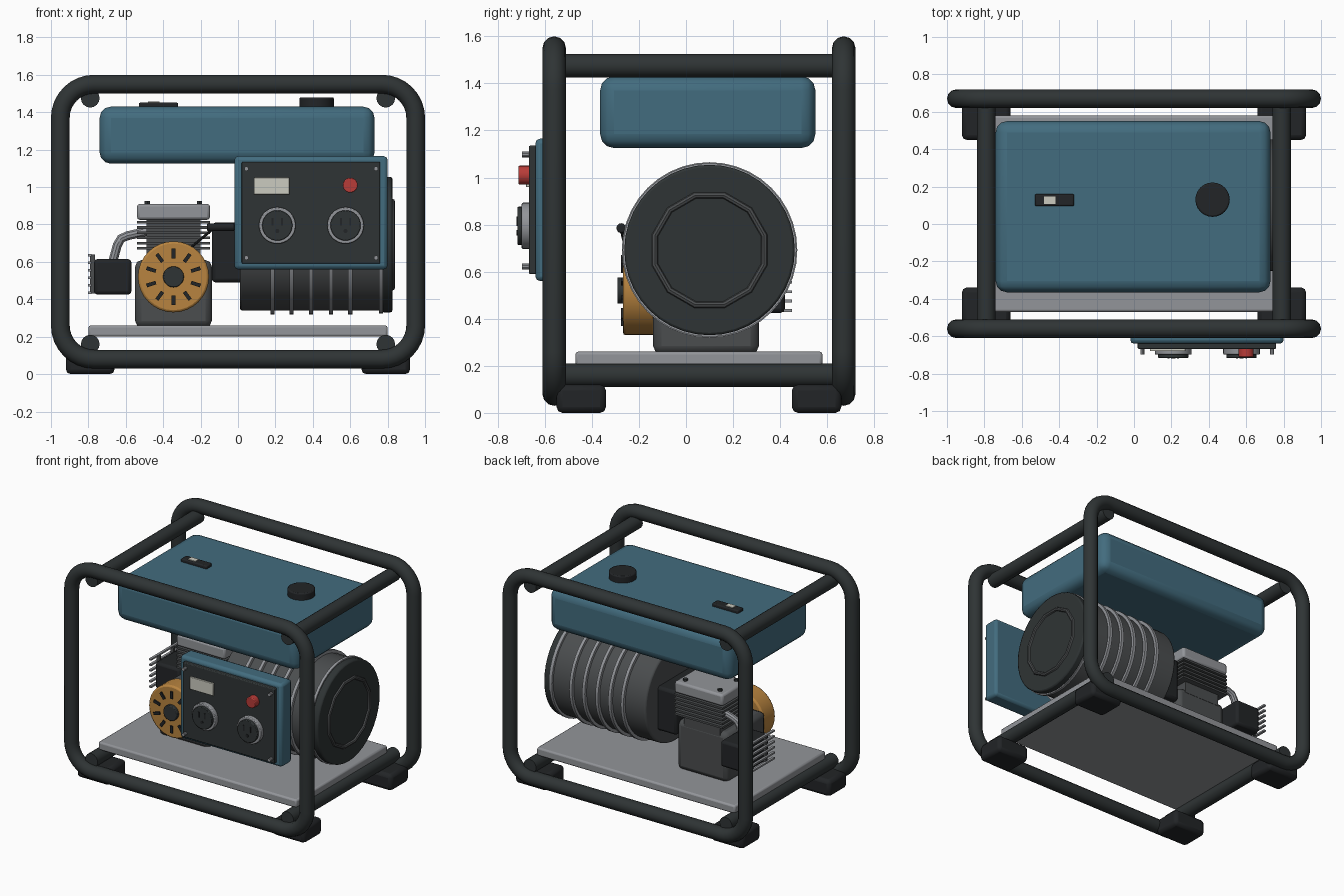
import bpy, bmesh, math
from mathutils import Vector

if "Cube" in bpy.data.objects:
    bpy.data.objects.remove(bpy.data.objects["Cube"])


def mat(name, r, g, b):
    m = bpy.data.materials.new(name)
    m.diffuse_color = (r, g, b, 1)
    m.use_nodes = True
    m.node_tree.nodes["Principled BSDF"].inputs["Base Color"].default_value = m.diffuse_color
    return m


DARK = mat("dark_paint", .028, .034, .035)
BLACK = mat("black_plastic", .016, .018, .02)
BLUE = mat("blue_paint", .055, .15, .21)
ORANGE = mat("orange_paint", .48, .23, .05)
RED = mat("red_plastic", .48, .045, .04)
IRON = mat("cast_iron", .07, .075, .078)
STEEL = mat("light_metal", .29, .30, .32)
CREAM = mat("gauge_face", .6, .6, .53)


def finish(ob, m, bevel=0, segs=2, smooth=True):
    ob.data.materials.append(m)
    bpy.ops.object.select_all(action='DESELECT')
    ob.select_set(True)
    bpy.context.view_layer.objects.active = ob
    if bevel:
        b = ob.modifiers.new("bevel", 'BEVEL')
        b.width, b.segments = bevel, segs
        b.limit_method = 'ANGLE'
    if smooth:
        bpy.ops.object.shade_smooth_by_angle(angle=math.radians(35))
    return ob


def from_bmesh(name, bm):
    me = bpy.data.meshes.new(name)
    bm.to_mesh(me)
    bm.free()
    ob = bpy.data.objects.new(name, me)
    bpy.context.collection.objects.link(ob)
    return ob


def box(name, xs, ys, zs, m, bevel=0, segs=2):
    bm = bmesh.new()
    bmesh.ops.create_cube(bm, size=1)
    for v in bm.verts:
        v.co = [(a + b) / 2 + c * (b - a) for (a, b), c in zip((xs, ys, zs), v.co)]
    return finish(from_bmesh(name, bm), m, bevel, segs)


def cyl(name, a, b, r, m, sides=32, bevel=0):
    a, b = Vector(a), Vector(b)
    bm = bmesh.new()
    bmesh.ops.create_cone(bm, cap_ends=True, segments=sides, radius1=r, radius2=r, depth=(b - a).length)
    ob = from_bmesh(name, bm)
    ob.data.transform((b - a).to_track_quat('Z', 'Y').to_matrix().to_4x4())
    ob.location = (a + b) / 2
    return finish(ob, m, bevel)


def tube(name, pts, r, m, cyclic=False, res=2):
    cu = bpy.data.curves.new(name, 'CURVE')
    cu.dimensions = '3D'
    cu.bevel_depth, cu.bevel_resolution, cu.use_fill_caps = r, res, True
    s = cu.splines.new('POLY')
    s.points.add(len(pts) - 1)
    for p, q in zip(s.points, pts):
        p.co = (*q, 1)
    s.use_cyclic_u = cyclic
    ob = bpy.data.objects.new(name, cu)
    bpy.context.collection.objects.link(ob)
    bpy.ops.object.select_all(action='DESELECT')
    ob.select_set(True)
    bpy.context.view_layer.objects.active = ob
    bpy.ops.object.convert(target='MESH')
    return finish(bpy.context.object, m)


# Tubular frame: two rounded loops joined by crossbars
def loop_points(y, r=.18):
    pts = []
    for cx, cz, start in ((.77, 1.37, 0), (-.77, 1.37, 90), (-.77, .26, 180), (.77, .26, 270)):
        for i in range(9):
            t = math.radians(start + i * 90 / 8)
            pts.append((cx + r * math.cos(t), y, cz + r * math.sin(t)))
    return pts


for label, y in (("front", -.56), ("back", .67)):
    tube(label + "_frame_loop", loop_points(y), .05, DARK, True, 4)
for side, sx in (("left", -1), ("right", 1)):
    x = .79 * sx
    for label, z in (("top", 1.475), ("bottom", .16)):
        cyl(f"{label}_{side}_crossbar", (x, -.56, z), (x, .67, z), .05, DARK, 16)
    for label, y in (("front", -.445), ("back", .555)):
        box(f"{label}_{side}_foot", (x - .13, x + .13), (y - .105, y + .105), (0, .12), BLACK, .025)

# Base plate
box("base_plate", (-.8, .8), (-.47, .58), (.2, .26), STEEL, .012)

# Fuel tank, cap and gauge
box("fuel_tank", (-.74, .73), (-.365, .55), (1.125, 1.43), BLUE, .06, 3)
cyl("fuel_cap", (.42, .13, 1.42), (.42, .13, 1.48), .092, BLACK, 24, .008)
box("fuel_gauge", (-.53, -.32), (.095, .16), (1.42, 1.452), BLACK, .008)
box("fuel_gauge_window", (-.48, -.42), (.108, .147), (1.44, 1.457), CREAM)

# Control panel
box("panel_housing", (-.02, .8), (-.64, -.52), (.56, 1.165), BLUE, .02)
box("panel_face", (.02, .76), (-.668, -.63), (.59, 1.135), DARK, .006)
box("panel_meter", (.085, .275), (-.68, -.66), (.96, 1.05), CREAM, .003)
cyl("stop_button", (.6, -.66, 1.01), (.6, -.712, 1.01), .04, RED, 24, .005)
for i, x in enumerate((.21, .575)):
    cyl(f"socket_ring_{i}", (x, -.66, .795), (x, -.698, .795), .098, STEEL, 32, .005)
    cyl(f"socket_face_{i}", (x, -.69, .795), (x, -.716, .795), .081, DARK, 32, .004)
    for dx in (-.025, .025):
        box(f"socket_slot_{i}", (x + dx - .005, x + dx + .005), (-.72, -.71), (.795, .835), BLACK)
    cyl(f"socket_earth_{i}", (x, -.71, .765), (x, -.72, .765), .011, BLACK, 12)
for x in (.045, .738):
    for z in (.622, 1.098):
        cyl("panel_screw", (x, -.66, z), (x, -.697, z), .012, STEEL, 10)

# Alternator along x
AY, AZ = .10, .692


def along_x(name, x0, x1, r, m, sides=40, bevel=0):
    return cyl(name, (x0, AY, AZ), (x1, AY, AZ), r, m, sides, bevel)


along_x("alternator_body", .01, .78, .352, IRON, 40, .012)
for i, x in enumerate((.185, .287, .39, .497, .6)):
    along_x(f"alternator_rib_{i}", x - .011, x + .011, .373, STEEL)
along_x("alternator_rim", .755, .775, .369, STEEL)
along_x("alternator_end_cap", .77, .825, .362, DARK, 40, .01)
ring = []
for i in range(12):
    t = math.radians(15 + 30 * i)
    ring.append((.825, AY + .24 * math.cos(t), AZ + .24 * math.sin(t)))
tube("end_cap_ring", ring, .014, IRON, True)

# Engine block with cooling fins and head
box("crankcase", (-.55, -.14), (-.14, .31), (.25, .61), IRON, .035)
box("bell_housing", (-.14, .03), (-.12, .31), (.49, .81), BLACK, .02)
box("cylinder_core", (-.49, -.2), (.1, .31), (.58, .84), IRON)
for i in range(6):
    z = .672 + i * .028
    box(f"cooling_fin_{i}", (-.54, -.15), (.06, .35), (z - .007, z + .007), IRON)
box("cylinder_head", (-.54, -.15), (.06, .35), (.825, .91), STEEL, .015)
for x in (-.485, -.205):
    for y in (.11, .3):
        cyl("head_bolt", (x, y, .9), (x, y, .925), .016, DARK, 6)

# Exhaust pipe, muffler and heat guard
tube("exhaust_pipe", [(-.48, .29, .765), (-.59, .3, .74), (-.625, .3, .725),
                      (-.645, .3, .69), (-.67, .3, .6)], .025, STEEL, res=3)
box("muffler", (-.77, -.57), (.14, .42), (.425, .615), BLACK, .018)
for i in range(6):
    z = .435 + i * .04
    box(f"heat_guard_slat_{i}", (-.802, -.784), (.12, .45), (z - .006, z + .006), STEEL)
for y in (.2, .36):
    box("heat_guard_strut", (-.79, -.765), (y - .008, y + .008), (.43, .64), IRON)

# Recoil starter with radial vents, cord and handle
RX, RZ = -.345, .52
cyl("starter_cover", (RX, -.13, RZ), (RX, -.268, RZ), .19, ORANGE, 32, .012)
cyl("starter_hub", (RX, -.26, RZ), (RX, -.292, RZ), .056, DARK, 20, .005)
for i in range(10):
    v = box(f"starter_vent_{i}", (-.026, .026), (-.007, .007), (-.01, .01), BLACK)
    t = math.radians(18 + 36 * i)
    v.location = (RX + .125 * math.cos(t), -.27, RZ + .125 * math.sin(t))
    v.rotation_euler.y = -t
tube("pull_cord", [(-.26, -.25, .67), (-.13, -.275, .78)], .007, BLACK)
cyl("pull_handle", (-.165, -.275, .785), (-.02, -.275, .785), .021, BLACK, 12, .006)
